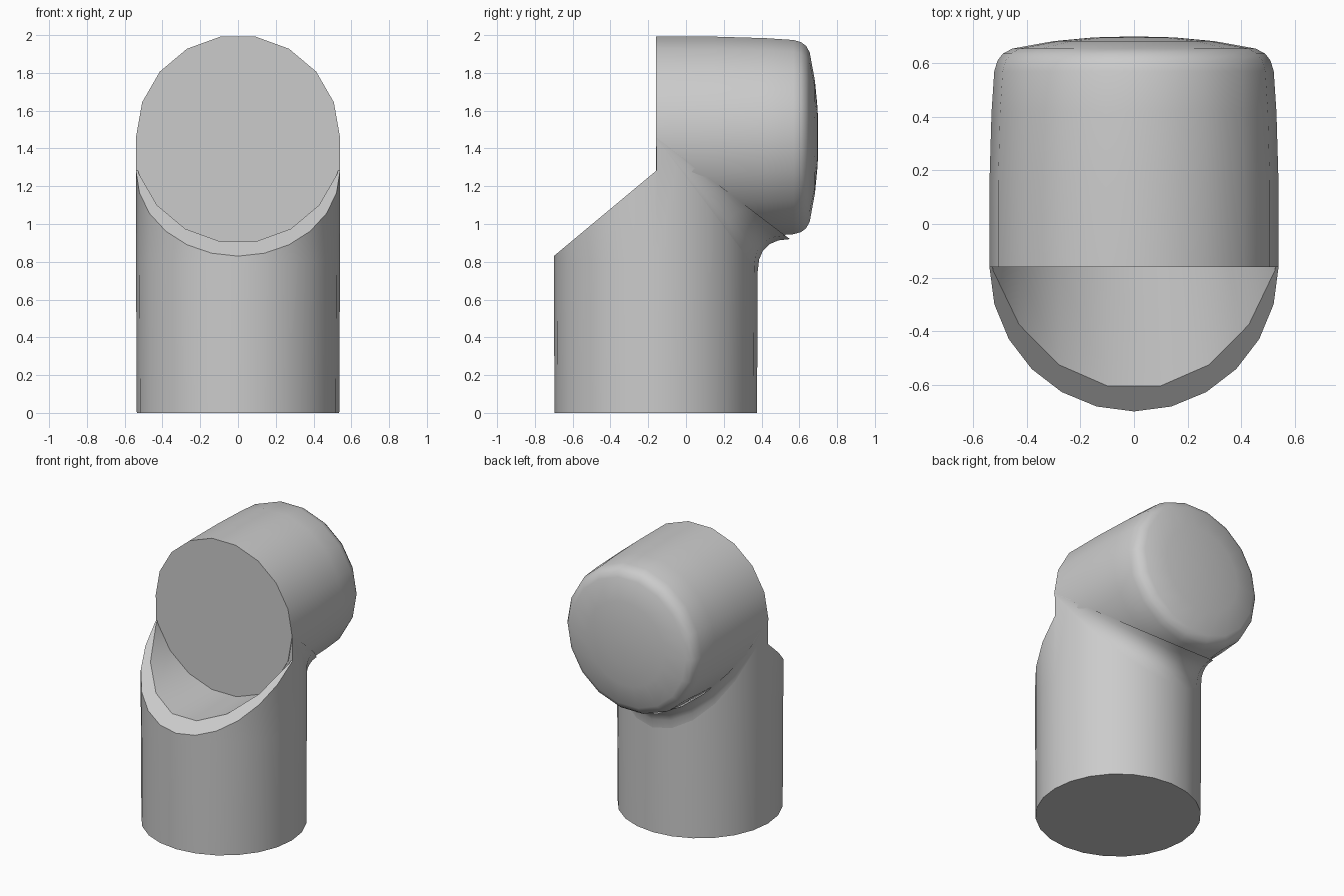
import bpy, bmesh
from math import sin, cos, pi, radians
from mathutils import Vector

if "Cube" in bpy.data.objects:
    bpy.data.objects.remove(bpy.data.objects["Cube"], do_unlink=True)

R, FRONT, AXIS_Z = 0.54, -0.16, 1.46   # pipe radius, opening plane, height of upper pipe

grey = bpy.data.materials.new("light_grey")
grey.use_nodes = True
colour = (0.6, 0.6, 0.6, 1)
grey.diffuse_color = colour
grey.node_tree.nodes["Principled BSDF"].inputs["Base Color"].default_value = colour


def make(name, bm):
    bmesh.ops.remove_doubles(bm, verts=bm.verts, dist=0.0001)
    bmesh.ops.recalc_face_normals(bm, faces=bm.faces)
    mesh = bpy.data.meshes.new(name)
    bm.to_mesh(mesh)
    bm.free()
    mesh.materials.append(grey)
    obj = bpy.data.objects.new(name, mesh)
    bpy.context.collection.objects.link(obj)
    return obj


def activate(obj):
    bpy.ops.object.select_all(action='DESELECT')
    obj.select_set(True)
    bpy.context.view_layer.objects.active = obj


def lathe(name, profile, sides, place, offset=0):
    """Revolve (radius, distance) pairs; place() maps them to 3D."""
    bm = bmesh.new()
    rings = []
    for r, d in profile:
        angles = [2 * pi * i / sides + offset for i in range(sides)]
        rings.append([bm.verts.new(place(r * sin(a), r * cos(a), d)) for a in angles])
    for low, high in zip(rings, rings[1:]):
        for i in range(sides):
            j = (i + 1) % sides
            bm.faces.new((low[i], low[j], high[j], high[i]))
    bm.faces.new(rings[0])
    bm.faces.new(rings[-1])
    return make(name, bm)


def upright(u, v, d):
    return (u, FRONT + v, d)


def level(u, v, d):
    return (u, d, AXIS_Z + v)


# Upright pipe
upright_pipe = lathe("upright_pipe", [(0.536, 0), (R, 0.8), (R, AXIS_Z)], 24, upright)

# Upper pipe with rounded, domed back
dome = [(R, FRONT), (R, 0.15), (0.532, 0.42), (0.522, 0.57), (0.51, 0.61),
        (0.49, 0.636), (0.455, 0.655), (0.3, 0.683), (0.15, 0.697), (0.03, 0.7)]
upper_pipe = lathe("upper_pipe", dome, 18, level, radians(10))

# Cutters: slanted rim and trough in front of the upper pipe
trough_cutter = lathe("trough_cutter", [(0.56, -1), (0.56, FRONT + 0.005)], 18,
                      level, radians(10))
bm = bmesh.new()
outline = [(FRONT + 0.005, 1.284), (-1, 0.58), (-1, 1.7), (FRONT + 0.005, 1.7)]
face = bm.faces.new([bm.verts.new((-1, y, z)) for y, z in outline])
swept = bmesh.ops.extrude_face_region(bm, geom=[face])["geom"]
bmesh.ops.translate(bm, vec=(2, 0, 0),
                    verts=[v for v in swept if isinstance(v, bmesh.types.BMVert)])
rim_cutter = make("rim_cutter", bm)

activate(upright_pipe)
for cutter in (rim_cutter, trough_cutter):
    cutter.hide_render = True
    mod = upright_pipe.modifiers.new("cut", 'BOOLEAN')
    mod.operation = 'DIFFERENCE'
    mod.solver = 'EXACT'
    mod.object = cutter
    bpy.ops.object.modifier_apply(modifier=mod.name)
for cutter in (rim_cutter, trough_cutter):
    bpy.data.objects.remove(cutter, do_unlink=True)

# Soft fillet under the elbow, following the seam of the two pipes
bm = bmesh.new()
rows = []
for i in range(-6, 7):
    t = i * pi / 12
    corner = Vector((R * sin(t), FRONT + R * cos(t), AXIS_Z - R * cos(t)))
    reach = 0.17 * cos(t)
    a = corner - Vector((0, 0, reach))
    b = corner + Vector((0, reach, 0))
    steps = [k / 5 for k in range(6)]
    rows.append([bm.verts.new(a * (1 - s) ** 2 + corner * 2 * s * (1 - s) + b * s * s)
                 for s in steps])
for r0, r1 in zip(rows, rows[1:]):
    for k in range(5):
        bm.faces.new((r0[k], r1[k], r1[k + 1], r0[k + 1]))
bmesh.ops.remove_doubles(bm, verts=bm.verts, dist=0.0001)
bm.normal_update()
if sum(f.normal.y for f in bm.faces) < 0:
    bmesh.ops.reverse_faces(bm, faces=bm.faces)
elbow_fillet = make("elbow_fillet", bm)
if sum(p.normal.y for p in elbow_fillet.data.polygons) < 0:
    elbow_fillet.data.flip_normals()

# Smooth sides, sharp rims
for obj in (upright_pipe, upper_pipe, elbow_fillet):
    activate(obj)
    bpy.ops.object.shade_smooth_by_angle(angle=radians(35))
